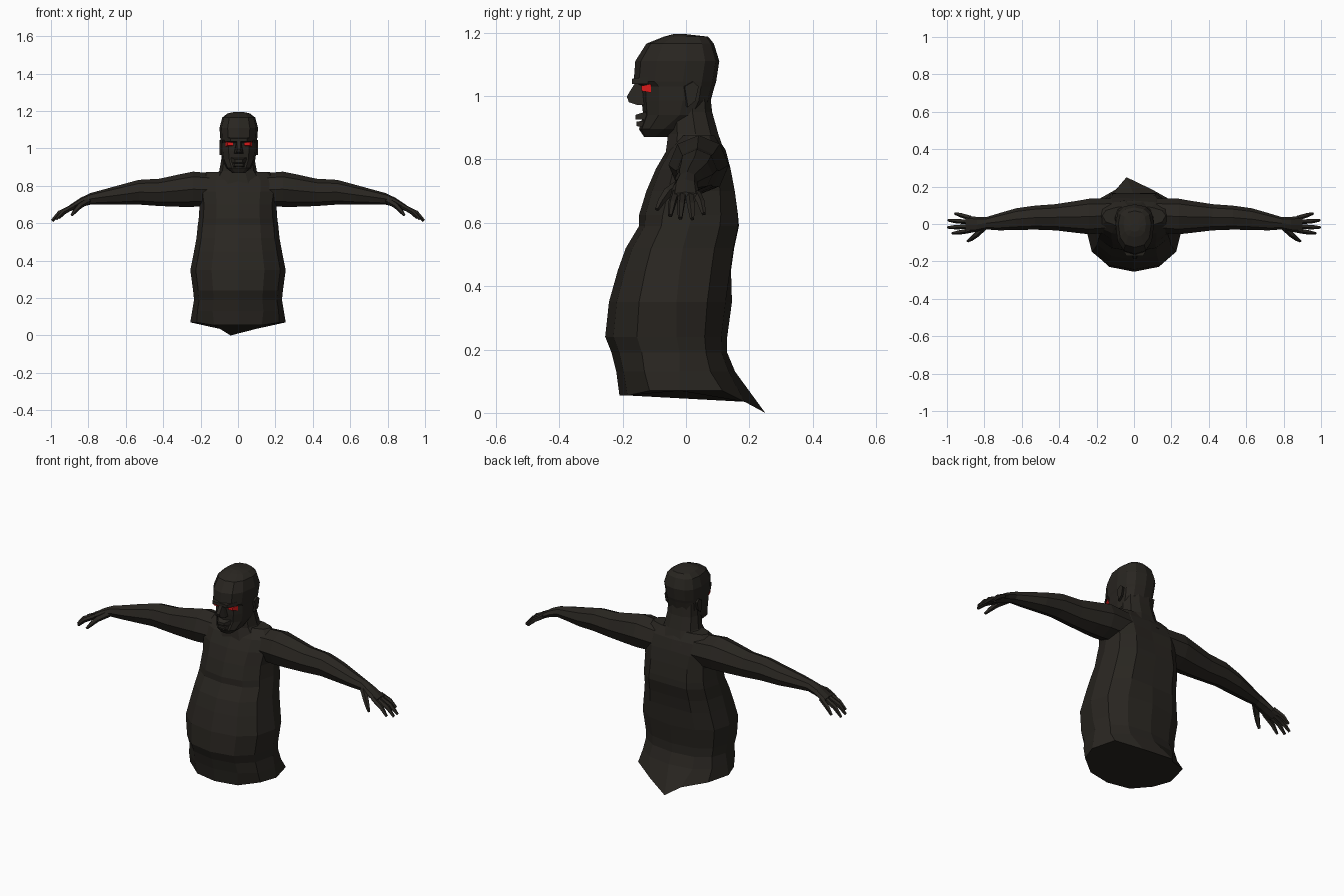
import bpy, bmesh
from math import sin, cos, pi
from mathutils import Vector


def material(name, rgb):
    m = bpy.data.materials.new(name)
    m.diffuse_color = (*rgb, 1)
    return m


SKIN = material("dark_skin", (0.022, 0.019, 0.015))
RED = material("red_eye", (0.7, 0.01, 0.01))


def loft(name, rings, mat=SKIN, mirror=False):
    """Skin a list of equal-length point rings, capped at both ends."""
    bm = bmesh.new()
    rows = [[bm.verts.new(p) for p in r] for r in rings]
    n = len(rows[0])
    for a, b in zip(rows, rows[1:]):
        for i in range(n):
            j = (i + 1) % n
            bm.faces.new((a[i], a[j], b[j], b[i]))
    bm.faces.new(rows[0][::-1])
    bm.faces.new(rows[-1])
    bmesh.ops.recalc_face_normals(bm, faces=bm.faces)
    me = bpy.data.meshes.new(name)
    bm.to_mesh(me)
    bm.free()
    me.materials.append(mat)
    ob = bpy.data.objects.new(name, me)
    bpy.context.collection.objects.link(ob)
    if mirror:
        ob.modifiers.new("mirror", 'MIRROR')
    return ob


def slice_ring(z, front, back, hw, mid, n=12, p=0.85, cx=0.0):
    """Horizontal body slice: front/back y limits, half width, y of widest point."""
    pts = []
    for i in range(n):
        a = 2 * pi * i / n
        c, s = cos(a), sin(a)
        x = hw * abs(c) ** p * (1 if c > 0 else -1)
        y = mid + abs(s) ** p * ((back - mid) if s > 0 else (front - mid))
        pts.append(Vector((x + cx, y, z)))
    return pts


def tube(name, path, sides=5, mirror=False):
    """Tapered tube along (x, y, z, radius) points."""
    pts = [Vector(q[:3]) for q in path]
    rings = []
    for k, q in enumerate(path):
        d = (pts[min(k + 1, len(pts) - 1)] - pts[max(k - 1, 0)]).normalized()
        u = d.cross(Vector((0, 0, 1))).normalized()
        v = u.cross(d)
        rings.append([pts[k] + q[3] * (u * cos(2 * pi * i / sides) + v * sin(2 * pi * i / sides))
                      for i in range(sides)])
    return loft(name, rings, mirror=mirror)


# Torso: slanted cut base with a pointed tail at the back, belly, chest, shoulders
base = slice_ring(0.07, -0.21, 0.25, 0.255, -0.02, p=1.0)
for v in base:
    if v.y > 0.2:
        v.x *= 0.75
    if v.y > 0.24:
        v.z, v.x = 0.0, -0.04
    elif v.y > 0.19:
        v.z, v.y = 0.035, 0.185
    elif v.y < -0.15:
        v.z = 0.055
torso = [base] + [slice_ring(*r) for r in [
    (0.13, -0.22, 0.155, 0.245, -0.02),
    (0.19, -0.235, 0.13, 0.235, -0.02),
    (0.24, -0.255, 0.13, 0.24, -0.03),
    (0.35, -0.243, 0.145, 0.255, -0.03),
    (0.45, -0.215, 0.16, 0.235, -0.02),
    (0.52, -0.19, 0.17, 0.222, -0.01),
    (0.59, -0.148, 0.185, 0.215, 0.01),
    (0.625, -0.148, 0.182, 0.21, 0.02),
    (0.70, -0.125, 0.17, 0.205, 0.03),
    (0.77, -0.095, 0.155, 0.215, 0.03),
    (0.83, -0.06, 0.125, 0.215, 0.04),
    (0.875, -0.015, 0.095, 0.17, 0.045)]]
for r in torso[5:-2]:      # groove along the spine
    r[3].y -= 0.018
loft("torso", torso)

# Neck
loft("neck", [slice_ring(*r, 10) for r in [
    (0.81, -0.07, 0.13, 0.15, 0.04),
    (0.88, -0.06, 0.105, 0.10, 0.03),
    (0.95, -0.06, 0.085, 0.088, 0.02),
    (1.04, -0.05, 0.075, 0.085, 0.02)]])

# Head: chin, jaw, cheeks, eye line, brow, skull
HX = 0.004
loft("head", [slice_ring(*r, 12, 0.8, HX) for r in [
    (0.87, -0.132, -0.06, 0.035, -0.10),
    (0.895, -0.148, 0.0, 0.066, -0.07),
    (0.94, -0.135, 0.05, 0.088, -0.02),
    (0.985, -0.14, 0.078, 0.095, -0.01),
    (1.03, -0.142, 0.09, 0.096, -0.01),
    (1.045, -0.165, 0.095, 0.098, -0.01),
    (1.11, -0.16, 0.105, 0.103, 0.0),
    (1.165, -0.125, 0.088, 0.088, 0.0),
    (1.187, -0.07, 0.07, 0.06, 0.0),
    (1.195, -0.04, 0.0, 0.025, -0.02)]])


def box_ring(x, y, z, w, h):
    return [(x + w * a, y, z + h * b) for a, b in ((-1, -1), (1, -1), (1, 1), (-1, 1))]


# Nose, brow and lips
loft("nose", [[(HX - .026, -.12, .972), (HX + .026, -.12, .972), (HX + .012, -.12, 1.05), (HX - .012, -.12, 1.05)],
              [(HX - .024, -.155, .972), (HX + .024, -.155, .972), (HX + .01, -.16, 1.042), (HX - .01, -.16, 1.042)],
              [(HX - .011, -.18, .98), (HX + .011, -.18, .98), (HX + .01, -.187, .998), (HX - .01, -.187, .998)]])
loft("brow", [box_ring(HX, -0.12, 1.05, 0.075, 0.012), box_ring(HX, -0.17, 1.046, 0.045, 0.008)])
loft("upper_lip", [box_ring(HX, -0.11, 0.94, 0.05, 0.016), box_ring(HX, -0.16, 0.933, 0.02, 0.007)])
loft("lower_lip", [box_ring(HX, -0.11, 0.91, 0.045, 0.015), box_ring(HX, -0.156, 0.912, 0.022, 0.007)])

# Eyes and ears, one per side
for s in (-1, 1):
    loft("eye", [box_ring(HX + s * 0.048, -0.11, 1.024, 0.024, 0.014),
                 box_ring(HX + s * 0.046, -0.141, 1.024, 0.015, 0.008)], RED)
    ear = [(-.022, 1.03), (.005, 1.045), (.022, 1.03), (.012, .985), (-.012, .965)]
    loft("ear", [[(HX + s * x, y + 0.01 + k, z) for y, z in ear]
                 for x, k in ((0.08, 0), (0.103, 0.008))])

# Arm: octagonal sections (x, y, z, depth radius, height radius)
arm = [(0.12, 0.045, 0.78, 0.09, 0.085), (0.24, 0.04, 0.782, 0.095, 0.094),
       (0.31, 0.038, 0.775, 0.085, 0.087), (0.42, 0.036, 0.765, 0.070, 0.073),
       (0.53, 0.034, 0.766, 0.064, 0.066), (0.63, 0.026, 0.752, 0.058, 0.053),
       (0.72, 0.012, 0.740, 0.046, 0.040), (0.79, 0.004, 0.730, 0.033, 0.031),
       (0.84, -0.002, 0.712, 0.040, 0.025), (0.90, -0.002, 0.680, 0.047, 0.017)]
loft("arm", [[(x, y + ry * cos(pi * i / 4), z + rz * sin(pi * i / 4)) for i in range(8)]
             for x, y, z, ry, rz in arm], mirror=True)

# Fingers: (base y, middle x y z, tip x y z), drooping and spread
for by, mid, tip in [(0.033, (0.925, 0.048, 0.662), (0.957, 0.056, 0.628)),
                     (0.012, (0.950, 0.016, 0.655), (0.993, 0.020, 0.612)),
                     (-0.012, (0.955, -0.016, 0.655), (0.995, -0.018, 0.614)),
                     (-0.034, (0.935, -0.044, 0.660), (0.972, -0.050, 0.622))]:
    tube("finger", [(0.875, by, 0.692, 0.014), (*mid, 0.013), (*tip, 0.007)], mirror=True)
tube("thumb", [(0.80, -0.015, 0.722, 0.018), (0.845, -0.058, 0.695, 0.016),
               (0.872, -0.080, 0.665, 0.012), (0.89, -0.092, 0.642, 0.007)], mirror=True)
